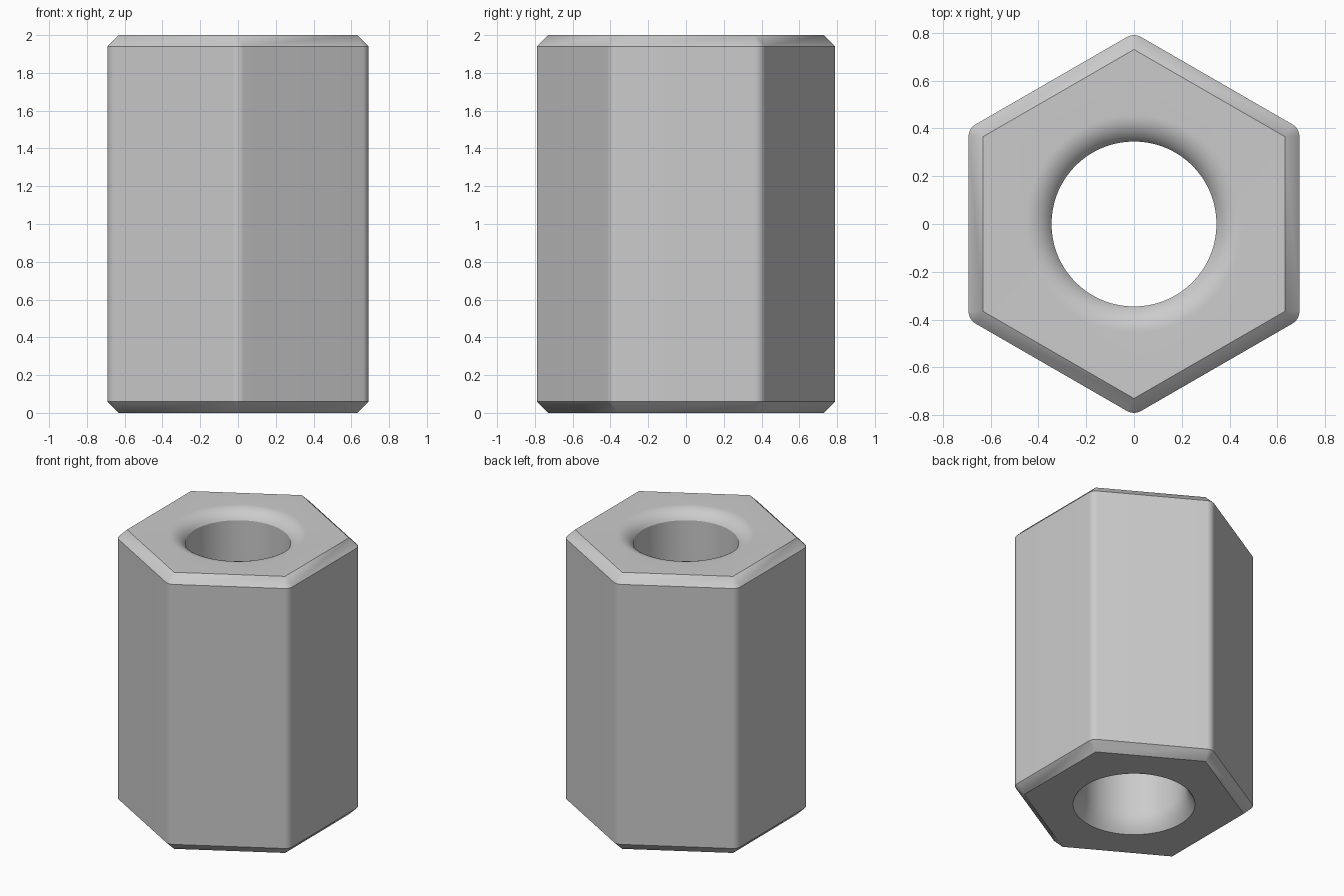
import bpy
import bmesh
from math import sin, cos, pi, radians
from mathutils import Vector

if "Cube" in bpy.data.objects:
    bpy.data.objects.remove(bpy.data.objects["Cube"], do_unlink=True)

HEIGHT = 2.0
FLAT = 0.692      # centre to flat side
CHAMFER = 0.06    # also the corner rounding radius
BORE = 0.345
K = 16            # points per hexagon corner


def hexagon(inner_flat, corner, z):
    """Rounded hexagon, pointing along y, with K points on each corner."""
    ring = []
    reach = (inner_flat - corner) / cos(pi / 6)
    for i in range(6):
        a = pi / 2 + i * pi / 3
        for j in range(K):
            b = a + (j / (K - 1) - 0.5) * pi / 3
            ring.append(Vector((reach * cos(a) + corner * cos(b),
                                reach * sin(a) + corner * sin(b), z)))
    return ring


def circle(radius, z):
    ring = []
    for n in range(6 * K):
        a = pi / 2 + (n - (K - 1) / 2) * 2 * pi / (6 * K)
        ring.append(Vector((radius * cos(a), radius * sin(a), z)))
    return ring


# Outer shell, from the bottom rim to the top rim
rings = [hexagon(FLAT - CHAMFER, 0, 0),
         hexagon(FLAT, CHAMFER, CHAMFER),
         hexagon(FLAT, CHAMFER, HEIGHT - CHAMFER),
         hexagon(FLAT - CHAMFER, 0, HEIGHT)]

# Rounded mouth at the top of the bore
R = 0.127
STEPS = 10
for s in range(STEPS + 1):
    t = radians(60) * s / STEPS
    rings.append(circle(BORE + R * (sin(radians(60)) - sin(t)),
                        HEIGHT - R * (1 - cos(t))))

# Straight bore with a gentle flare at the bottom
for s in range(STEPS + 1):
    t = s / STEPS
    rings.append(circle(BORE + 0.055 * t * t, 0.14 * (1 - t)))

# Skin the rings into one closed body
bm = bmesh.new()
loops = [[bm.verts.new(p) for p in ring] for ring in rings]
for a, b in zip(loops, loops[1:] + loops[:1]):
    for n in range(len(a)):
        m = (n + 1) % len(a)
        bm.faces.new((a[n], a[m], b[m], b[n]))
bmesh.ops.remove_doubles(bm, verts=bm.verts, dist=0.0001)
bmesh.ops.recalc_face_normals(bm, faces=bm.faces)

mesh = bpy.data.meshes.new("hex_spacer")
bm.to_mesh(mesh)
bm.free()
body = bpy.data.objects.new("hex_spacer", mesh)
bpy.context.collection.objects.link(body)

# Plain grey metal
grey = bpy.data.materials.new("grey")
grey.use_nodes = True
colour = (0.6, 0.6, 0.6, 1)
grey.diffuse_color = colour
grey.node_tree.nodes["Principled BSDF"].inputs["Base Color"].default_value = colour
mesh.materials.append(grey)

bpy.ops.object.select_all(action="DESELECT")
body.select_set(True)
bpy.context.view_layer.objects.active = body
bpy.ops.object.shade_smooth_by_angle(angle=radians(28))
